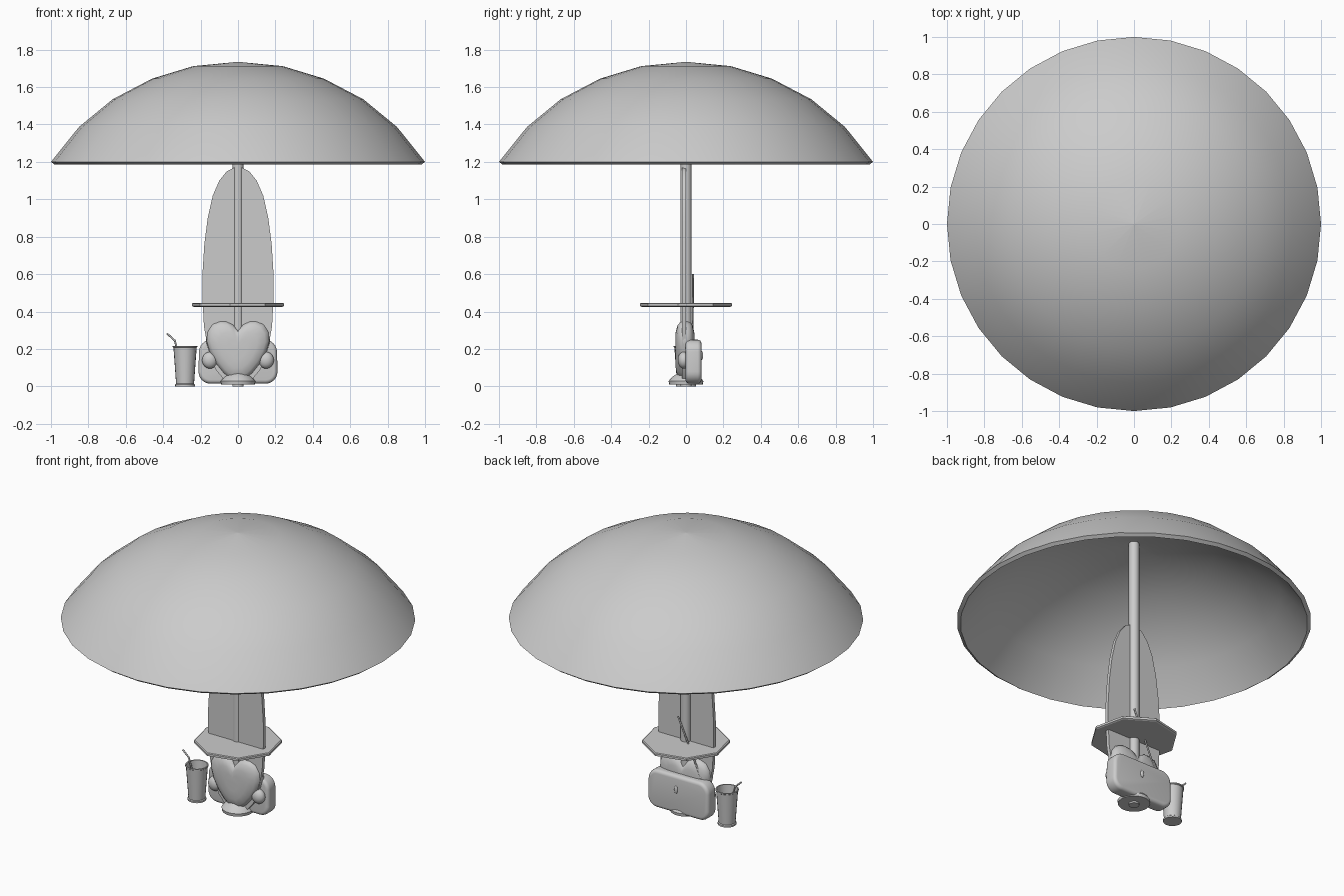
import bpy, bmesh, math
from mathutils import Vector

if "Cube" in bpy.data.objects:
    bpy.data.objects.remove(bpy.data.objects["Cube"])


def finish(name, bm, smooth=35):
    bmesh.ops.remove_doubles(bm, verts=bm.verts, dist=0.0001)
    bmesh.ops.recalc_face_normals(bm, faces=bm.faces)
    me = bpy.data.meshes.new(name)
    bm.to_mesh(me)
    bm.free()
    ob = bpy.data.objects.new(name, me)
    bpy.context.collection.objects.link(ob)
    bpy.ops.object.select_all(action='DESELECT')
    ob.select_set(True)
    bpy.context.view_layer.objects.active = ob
    if smooth:
        bpy.ops.object.shade_smooth_by_angle(angle=math.radians(smooth))
    return ob


def skin(name, rings, caps=True, smooth=35):
    """Join equal-length loops of points into a tube."""
    bm = bmesh.new()
    vs = [[bm.verts.new(p) for p in r] for r in rings]
    n = len(vs[0])
    for a, b in zip(vs, vs[1:]):
        for i in range(n):
            j = (i + 1) % n
            bm.faces.new((a[i], a[j], b[j], b[i]))
    if caps:
        bm.faces.new(vs[0])
        bm.faces.new(vs[-1])
    return finish(name, bm, smooth)


def lathe(name, profile, n, x=0, turn=0, caps=True, smooth=35):
    rings = []
    for r, z in profile:
        r = max(r, 0.0003)
        rings.append([(x + r * math.cos(turn + 2 * math.pi * i / n),
                       r * math.sin(turn + 2 * math.pi * i / n), z) for i in range(n)])
    return skin(name, rings, caps, smooth)


def rod(name, points, r):
    cu = bpy.data.curves.new(name, 'CURVE')
    cu.dimensions = '3D'
    cu.bevel_depth = r
    cu.bevel_resolution = 2
    cu.use_fill_caps = True
    sp = cu.splines.new('POLY')
    sp.points.add(len(points) - 1)
    for p, c in zip(sp.points, points):
        p.co = (*c, 1)
    ob = bpy.data.objects.new(name, cu)
    bpy.context.collection.objects.link(ob)


def ellipsoid(name, loc, size):
    bm = bmesh.new()
    bmesh.ops.create_uvsphere(bm, u_segments=20, v_segments=12, radius=1)
    for v in bm.verts:
        v.co = Vector(loc) + Vector(a * b for a, b in zip(v.co, size))
    finish(name, bm)


def mirrored(half):
    return half + [(-x, z) for x, z in reversed(half) if x > 0]


# canopy: thick dome, open below
dome = [(0, 1.735), (0.24, 1.712), (0.46, 1.645), (0.67, 1.535), (0.85, 1.387), (1.0, 1.2)]
inner = [(0.98, 1.185), (0.83, 1.367), (0.655, 1.51), (0.45, 1.617), (0.235, 1.683), (0, 1.705)]
lathe("canopy", dome + inner, 32, caps=False)

# pole, base and table
lathe("pole", [(0.03, 0), (0.03, 1.71)], 20)
lathe("base", [(0.09, 0.01), (0.093, 0.028), (0.075, 0.05), (0.045, 0.07), (0.03, 0.08)], 24)
lathe("table_top", [(0.24, 0.425), (0.249, 0.429), (0.249, 0.442), (0.243, 0.446)], 8,
      turn=math.radians(-9.6), smooth=0)

# surfboard
board = mirrored([(0, 0.02), (0.07, 0.03), (0.12, 0.09), (0.16, 0.2), (0.182, 0.32), (0.19, 0.47),
                  (0.19, 0.6), (0.18, 0.76), (0.162, 0.9), (0.135, 1.02), (0.1, 1.1),
                  (0.06, 1.15), (0.02, 1.17)])
skin("surfboard", [[(x, y, z) for x, z in board] for y in (-0.022, 0.0)])

# heart cushion: outline shrunk towards its middle as it bulges
heart = mirrored([(0, 0.3), (0.03, 0.335), (0.065, 0.35), (0.1, 0.35), (0.14, 0.335), (0.166, 0.295),
                  (0.172, 0.245), (0.155, 0.185), (0.12, 0.12), (0.08, 0.07), (0.035, 0.03)])
steps = [(0.3, -0.057), (0.6, -0.055), (0.85, -0.045), (0.96, -0.03), (1, -0.005),
         (0.96, 0.02), (0.85, 0.035), (0.6, 0.044), (0.3, 0.046)]
skin("heart_cushion", [[(x * s, y, 0.2 + (z - 0.2) * s) for x, z in heart] for s, y in steps],
     smooth=50)
for side in (-1, 1):
    ellipsoid("side_knob", (side * 0.15, -0.012, 0.14), (0.042, 0.032, 0.045))

# rounded bag behind, slightly wider at the bottom
bm = bmesh.new()
bmesh.ops.create_cube(bm, size=1)
for v in bm.verts:
    w = 0.415 if v.co.z > 0 else 0.425
    v.co = (v.co.x * w, v.co.y * 0.085 + 0.04, v.co.z * 0.235 + 0.132)
corners = [e for e in bm.edges
           if abs(e.verts[0].co.y - e.verts[1].co.y) > 0.05]
bmesh.ops.bevel(bm, geom=corners, offset=0.065, segments=6, profile=0.5, affect='EDGES')
rims = [e for e in bm.edges if abs(e.verts[0].co.y - e.verts[1].co.y) < 0.001]
bmesh.ops.bevel(bm, geom=rims, offset=0.02, segments=4, profile=0.5, affect='EDGES')
finish("bag", bm, 40)
ellipsoid("bag_pull", (0.01, 0.084, 0.165), (0.011, 0.008, 0.024))

# thin slanted stick rising through the table
rod("stick", [(-0.13, 0.035, 0.25), (0.028, 0.038, 0.6)], 0.005)

# cup with open top, and bent straw
lathe("cup", [(0, 0), (0.053, 0), (0.053, 0.01), (0.048, 0.014), (0.062, 0.207), (0.066, 0.21),
              (0.066, 0.217), (0.059, 0.217), (0.045, 0.02), (0, 0.02)], 20, x=-0.283, caps=False)
rod("straw", [(-0.262, 0, 0.022), (-0.332, 0, 0.222), (-0.338, 0, 0.245), (-0.38, 0, 0.283)], 0.005)
